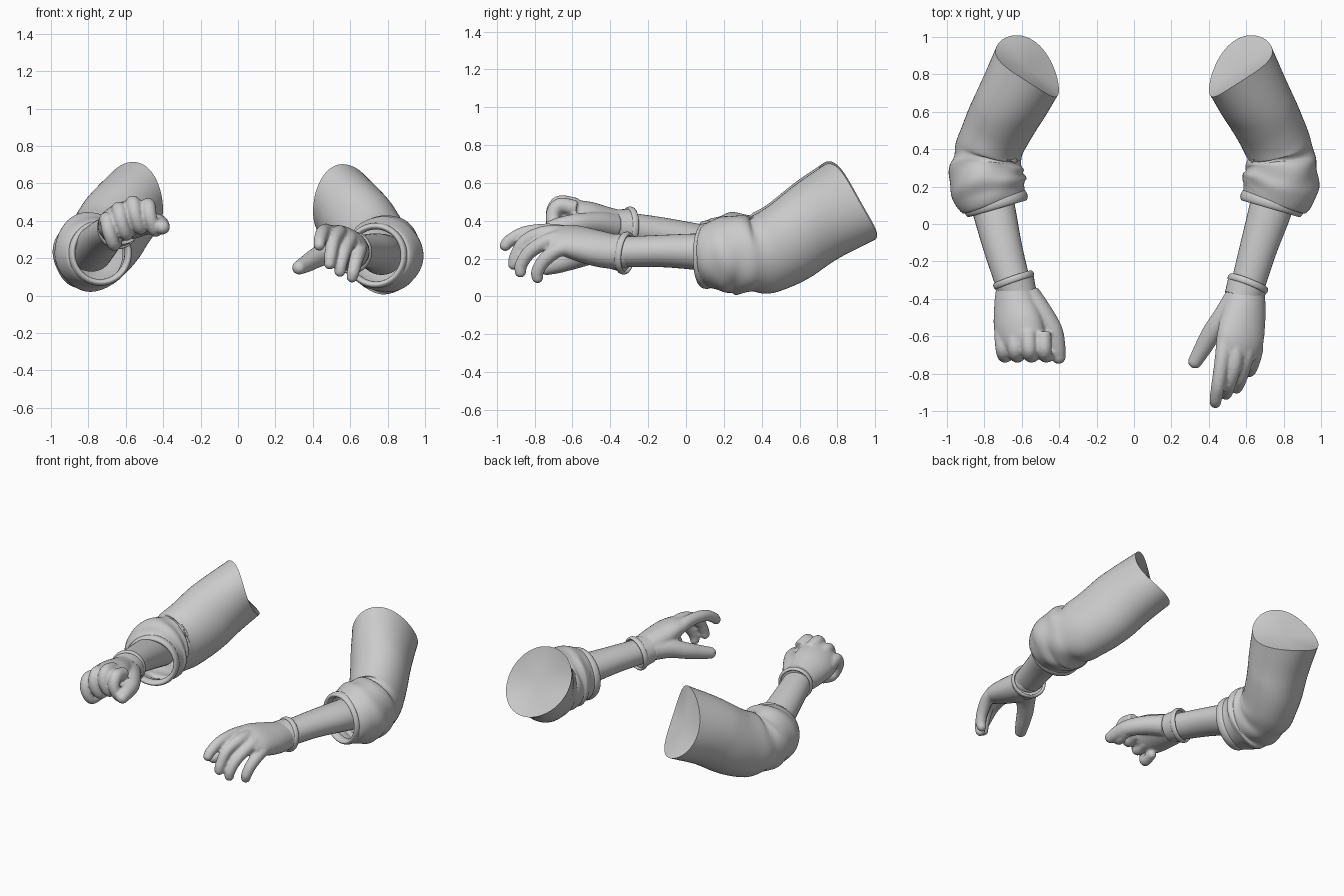
import bpy, bmesh, math
from mathutils import Vector, Matrix

if "Cube" in bpy.data.objects:
    bpy.data.objects.remove(bpy.data.objects["Cube"])

GREY = (0.6, 0.6, 0.6, 1)
mat = bpy.data.materials.new("plain grey")
mat.use_nodes = True
mat.diffuse_color = GREY
mat.node_tree.nodes["Principled BSDF"].inputs["Base Color"].default_value = GREY


def spline(keys, steps=8):
    """Smooth curve through keys of any dimension."""
    pts = [Vector(k) for k in keys]
    pts = [2 * pts[0] - pts[1]] + pts + [2 * pts[-1] - pts[-2]]
    out = []
    for a, b, c, d in zip(pts, pts[1:], pts[2:], pts[3:]):
        for s in range(steps):
            t = s / steps
            out.append(0.5 * (2 * b + (c - a) * t + (2 * a - 5 * b + 4 * c - d) * t * t
                              + (3 * b - a - 3 * c + d) * t ** 3))
    return out + [pts[-2]]


def loft(bm, keys, sides=24, ref=(0, 0, 1), roll=0, end_cap=True, fold=None, steps=8):
    """Oval tube through keys of (x, y, z, width radius, height radius); returns its first cap."""
    path = spline(keys, steps)
    rings = []
    for i, p in enumerate(path):
        nxt, prv = path[min(i + 1, len(path) - 1)], path[max(i - 1, 0)]
        t = Vector((nxt - prv)[:3]).normalized()
        side = t.cross(Vector(ref)).normalized()
        up = side.cross(t)
        side, up = (side * math.cos(roll) + up * math.sin(roll),
                    up * math.cos(roll) - side * math.sin(roll))
        ring = []
        for j in range(sides):
            a = math.tau * j / sides
            k = 1 + (fold(i / (len(path) - 1), a) if fold else 0)
            ring.append(bm.verts.new(Vector(p[:3]) + k * (side * math.cos(a) * p[3]
                                                          + up * math.sin(a) * p[4])))
        rings.append(ring)
    for r, q in zip(rings, rings[1:]):
        for j in range(sides):
            n = (j + 1) % sides
            bm.faces.new((r[j], q[j], q[n], r[n]))
    if end_cap:
        bm.faces.new(rings[-1][::-1])
    return bm.faces.new(rings[0])


def finish(name, bm):
    mesh = bpy.data.meshes.new(name)
    bm.to_mesh(mesh)
    bm.free()
    mesh.materials.append(mat)
    mesh.shade_smooth()
    mesh.set_sharp_from_angle(angle=math.radians(50))
    ob = bpy.data.objects.new(name, mesh)
    bpy.context.collection.objects.link(ob)
    return ob


def finger(bm, points, r, tip=0.7):
    """Round tapered finger with a ball tip."""
    n = len(points) - 1
    radii = [r * (1 - (1 - tip) * i / n) for i in range(n + 1)]
    loft(bm, [(*p, q, q) for p, q in zip(points, radii)], 16, ref=(1, 0, 0), steps=6)
    bmesh.ops.create_icosphere(bm, subdivisions=3, radius=r * tip,
                               matrix=Matrix.Translation(points[-1]))


def roll_ring(name, at, facing, radius, thick, stretch=1):
    """Rolled hem around a sleeve or glove."""
    bpy.ops.mesh.primitive_torus_add(location=at, major_radius=radius, minor_radius=thick,
                                     major_segments=48, minor_segments=14)
    ob = bpy.context.object
    ob.name = name
    ob.rotation_mode = 'QUATERNION'
    ob.rotation_quaternion = Vector(facing).to_track_quat('Z', 'Y')
    ob.scale.z = stretch
    ob.data.materials.append(mat)
    ob.data.shade_smooth()


def sleeve(label, s, lift):
    keys = [(.553, .855, .492, .2, .23), (.635, .69, .395, .195, .224), (.715, .54, .285, .185, .22),
            (.768, .42, .228, .178, .212), (.785, .34, .216, .184, .196), (.788, .26, .222, .2, .21),
            (.772, .18, .22, .202, .192), (.748, .12, .215, .175, .17), (.74, .095, .215, .16, .16)]
    keys = [(s * x, y, z + lift, w, h) for x, y, z, w, h in keys]

    # Folds gather around the elbow and fade towards the shoulder
    def fold(t, a):
        near = math.exp(-((t - 0.58) / 0.18) ** 2)
        wave = math.sin(t * 38 + 1.5 * math.sin(a * 2 + s)) + 0.5 * math.sin(a * 5 + t * 24 + s)
        return 0.03 * near * wave

    bm = bmesh.new()
    cap = loft(bm, keys, 56, end_cap=False, fold=fold)
    # Saddle-shaped shoulder opening: sides cut back, most of all on the inner side
    axis = Vector((-s * .4, .8, .45)).normalized()
    out = Vector((s * .89, .45, 0))
    up = out.cross(axis) * s
    for v in bm.verts:
        rel = v.co - Vector(keys[0][:3])
        weight = min(1, max(0, 1 + rel.dot(axis) / .3))
        across, high = rel.dot(out), rel.dot(up)
        v.co += weight * (axis * (.015 + .12 * across - 1.5 * across ** 2) - out * .2 * high)
    # Slightly hollow shoulder end
    centre = bmesh.ops.poke(bm, faces=[cap])["verts"][0]
    centre.co -= axis * .02
    ob = finish(label + "_sleeve", bm)
    mod = ob.modifiers.new("cloth", 'SOLIDIFY')
    mod.thickness = 0.012
    roll_ring(label + "_sleeve_hem", (s * .738, .11, .215 + lift), (-s * .28, -.96, 0),
              .157, .018, 1.7)


def hand(label, palm, roll, fingers, thumb):
    bm = bmesh.new()
    loft(bm, palm, 32, roll=roll)
    for path in fingers:
        finger(bm, path, .044)
    finger(bm, thumb, .07, .55)
    ob = finish(label + "_hand", bm)
    blend = ob.modifiers.new("blend", 'REMESH')
    blend.mode = 'VOXEL'
    blend.voxel_size = 0.008
    blend.use_smooth_shade = True
    soft = ob.modifiers.new("soften", 'SMOOTH')
    soft.factor, soft.iterations = 0.5, 6


def forearm(label, keys, wrist, facing):
    bm = bmesh.new()
    loft(bm, keys, 32)
    finish(label + "_forearm", bm)
    # Glove cuff: a flared band with a rolled lip
    d = Vector(facing).normalized()
    w = Vector(wrist)
    bm = bmesh.new()
    loft(bm, [(*(w + d * o), r, r * .93) for o, r in ((-.01, .112), (.02, .107), (.08, .098))], 32)
    finish(label + "_glove_cuff", bm)
    roll_ring(label + "_glove_hem", w - d * .005, d, .104, .01, 1.8)


# Left arm with a relaxed open hand
sleeve("left", 1, 0)
forearm("left", [(.77, .25, .22, .12, .11), (.73, .08, .235, .115, .098),
                 (.665, -.13, .24, .1, .085), (.605, -.34, .235, .09, .08)],
        (.607, -.325, .23), (-.36, -.92, .12))
hand("left",
     [(.61, -.3, .232, .088, .08), (.598, -.4, .24, .108, .09), (.585, -.5, .262, .124, .088),
      (.567, -.62, .295, .132, .074), (.555, -.71, .31, .105, .05)], 0.4,
     [[(.485, -.6, .325), (.472, -.72, .345), (.452, -.85, .335), (.438, -.93, .295), (.435, -.955, .27)],
      [(.545, -.6, .325), (.54, -.74, .335), (.51, -.85, .29), (.495, -.9, .21), (.49, -.91, .17)],
      [(.6, -.6, .3), (.6, -.71, .3), (.57, -.82, .24), (.55, -.87, .17), (.545, -.875, .13)],
      [(.645, -.57, .26), (.65, -.67, .25), (.632, -.75, .19), (.617, -.785, .13), (.61, -.785, .1)]],
     [(.55, -.4, .24), (.48, -.5, .23), (.415, -.585, .2), (.365, -.67, .17), (.327, -.735, .15)])

# Right arm with a closed fist
sleeve("right", -1, .012)
forearm("right", [(-.79, .25, .235, .12, .11), (-.75, .08, .28, .115, .1),
                  (-.7, -.13, .33, .103, .088), (-.64, -.34, .365, .092, .083)],
        (-.642, -.305, .362), (.32, -.92, .06))
knuckles = ((-.70, .39), (-.635, .445), (-.56, .478), (-.48, .465))
curl = ((-.005, -.58, 0), (0, -.67, .015), (.01, -.705, -.045), (.035, -.68, -.115), (.05, -.6, -.11))
hand("right",
     [(-.643, -.3, .36, .09, .083), (-.637, -.42, .38, .115, .088), (-.62, -.53, .4, .138, .095),
      (-.6, -.62, .405, .135, .095), (-.59, -.67, .4, .115, .075)], -0.4,
     [[(x + dx, y, z + dz) for dx, y, dz in curl] for x, z in knuckles],
     [(-.57, -.38, .37), (-.5, -.47, .385), (-.435, -.57, .385), (-.412, -.66, .375),
      (-.403, -.71, .365)])
